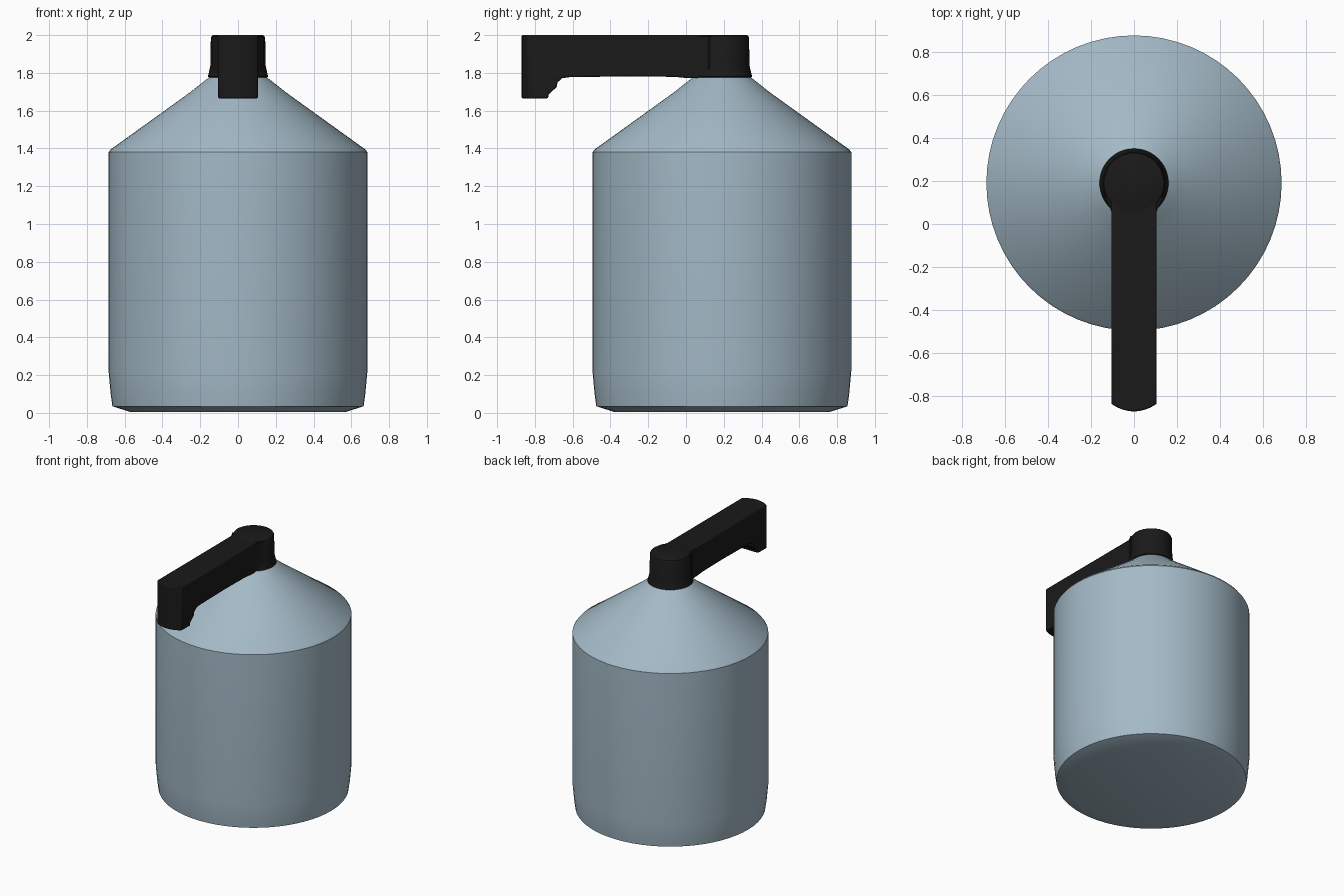
import bpy, bmesh, math

if "Cube" in bpy.data.objects:
    bpy.data.objects.remove(bpy.data.objects["Cube"])

CY = 0.19  # y of the bottle axis


def material(name, rgb):
    m = bpy.data.materials.new(name)
    m.diffuse_color = (*rgb, 1)
    m.use_nodes = True
    m.node_tree.nodes["Principled BSDF"].inputs["Base Color"].default_value = m.diffuse_color
    return m


def finish(name, bm, mat, angle=30, bevel=0):
    bmesh.ops.recalc_face_normals(bm, faces=bm.faces)
    me = bpy.data.meshes.new(name)
    bm.to_mesh(me)
    bm.free()
    ob = bpy.data.objects.new(name, me)
    bpy.context.collection.objects.link(ob)
    me.materials.append(mat)
    if bevel:
        mod = ob.modifiers.new("soft_edges", 'BEVEL')
        mod.width, mod.segments = bevel, 2
        mod.limit_method, mod.angle_limit = 'ANGLE', math.radians(50)
    bpy.ops.object.select_all(action='DESELECT')
    ob.select_set(True)
    bpy.context.view_layer.objects.active = ob
    bpy.ops.object.shade_smooth_by_angle(angle=math.radians(angle))
    return ob


def skin(name, rings, mat, **kw):
    """Bridge a stack of closed rings and cap both ends."""
    bm = bmesh.new()
    loops = [[bm.verts.new(p) for p in ring] for ring in rings]
    n = len(loops[0])
    for a, b in zip(loops, loops[1:]):
        for i in range(n):
            j = (i + 1) % n
            bm.faces.new((a[i], a[j], b[j], b[i]))
    bm.faces.new(loops[0])
    bm.faces.new(loops[-1])
    return finish(name, bm, mat, **kw)


def lathe(name, profile, mat, n=64, **kw):
    rings = [[(r * math.cos(2 * math.pi * i / n), CY + r * math.sin(2 * math.pi * i / n), z)
              for i in range(n)] for r, z in profile]
    return skin(name, rings, mat, **kw)


blue = material("blue_grey", (0.37, 0.49, 0.57))
black = material("black", (0.01, 0.01, 0.01))

# Bottle with tapered foot and conical shoulder
lathe("bottle_body", [(0.57, 0.005), (0.665, 0.035), (0.674, 0.10), (0.685, 0.22), (0.685, 1.38),
                      (0.675, 1.394), (0.25, 1.70), (0.20, 1.74), (0.155, 1.775), (0.14, 1.785)],
      blue, angle=25)

# Round pump cap with flared lower rim
lathe("pump_cap", [(0.15, 1.775), (0.16, 1.78), (0.155, 1.80), (0.146, 1.84), (0.144, 1.985),
                   (0.139, 1.996), (0.13, 2.0)], black, n=48, angle=40)

# Spout arm: side profile swept across x, with a rounded nose
side = [(-0.87, 2.0), (-0.87, 1.665), (-0.73, 1.665), (-0.728, 1.685), (-0.685, 1.725),
        (-0.68, 1.75), (-0.655, 1.772), (-0.62, 1.777), (-0.30, 1.782), (-0.06, 1.779),
        (0.01, 1.772), (0.06, 1.772), (0.08, 1.785), (CY, 1.785), (CY, 2.0)]
rings = []
for k in range(9):
    x = -0.105 + 0.21 * k / 8
    bow = 0.035 * (x / 0.105) ** 2
    rings.append([(x, y + (bow if y < -0.8 else 0), z) for y, z in side])
skin("spout_arm", rings, black, bevel=0.007)

# Blend between arm and cap
plan = [(-0.105, 0.055), (-0.114, 0.085), (-0.134, 0.12), (-0.10, CY),
        (0.10, CY), (0.134, 0.12), (0.114, 0.085), (0.105, 0.055)]
skin("arm_fillet", [[(x, y, z) for x, y in plan] for z in (1.785, 1.993)], black)
